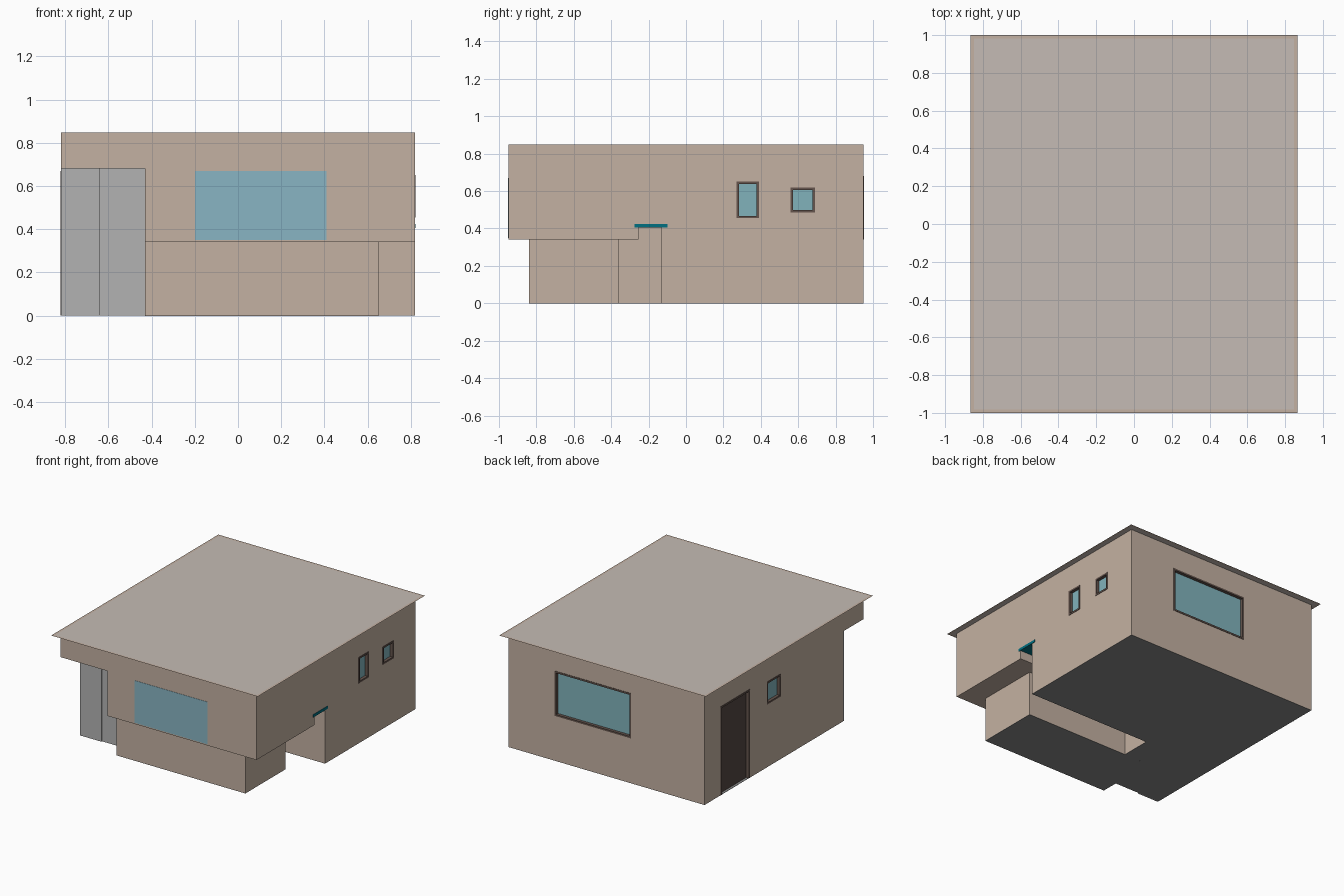
import bpy, bmesh

if "Cube" in bpy.data.objects:
    bpy.data.objects.remove(bpy.data.objects["Cube"])


def material(name, r, g, b):
    m = bpy.data.materials.new(name)
    m.diffuse_color = (r, g, b, 1)
    m.use_nodes = True
    m.node_tree.nodes["Principled BSDF"].inputs["Base Color"].default_value = m.diffuse_color
    return m


TAN = material("tan_plaster", 0.55, 0.44, 0.36)
ROOF = material("roof_grey", 0.56, 0.50, 0.46)
FRAME = material("dark_frame", 0.13, 0.09, 0.075)
DOOR = material("dark_wood", 0.09, 0.065, 0.055)
GLASS = material("window_glass", 0.22, 0.45, 0.50)
FRONT_GLASS = material("front_glass", 0.25, 0.46, 0.55)
TEAL = material("teal_slab", 0.0, 0.16, 0.22)
PANEL = material("panel_grey", 0.45, 0.45, 0.45)
FLOOR = material("floor_grey", 0.25, 0.25, 0.25)


def box(name, x, y, z, mat=None):
    """Box from (min, max) ranges on each axis."""
    bm = bmesh.new()
    bmesh.ops.create_cube(bm, size=1)
    for v in bm.verts:
        for i, (a, b) in enumerate((x, y, z)):
            v.co[i] = a if v.co[i] < 0 else b
    me = bpy.data.meshes.new(name)
    bm.to_mesh(me)
    bm.free()
    if mat:
        me.materials.append(mat)
    ob = bpy.data.objects.new(name, me)
    bpy.context.collection.objects.link(ob)
    return ob


def cut(x, y, z):
    """Subtract a box from the house body."""
    c = box("cutter", x, y, z)
    mod = house.modifiers.new("cut", "BOOLEAN")
    mod.operation, mod.solver, mod.object = "DIFFERENCE", "EXACT", c
    bpy.context.view_layer.objects.active = house
    bpy.ops.object.modifier_apply(modifier=mod.name)
    bpy.data.objects.remove(c)


# main body, carved from one block
house = box("house_walls", (-0.82, 0.82), (-0.95, 0.95), (0, 0.849), TAN)
cut((-1, -0.43), (-1.1, -0.71), (-0.1, 0.68))        # entry recess
cut((-0.44, 1), (-1.1, -0.84), (-0.1, 0.34))         # front overhang
cut((0.65, 1), (-1, -0.13), (-0.1, 0.34))            # right overhang
cut((-0.22, 1), (-0.36, -0.13), (-0.1, 0.34))        # side passage
cut((-0.22, 1), (-0.255, -0.13), (-0.1, 0.41))       # raised passage ceiling


def opening(name, wall, u, z, infill, w=0.013, depth=0.02, sill=True):
    """Recessed infill with a surround. wall = (axis, signed wall position)."""
    axis, p = wall
    s = 1 if p > 0 else -1

    def place(d0, d1, uu):
        d = tuple(sorted((p + s * d0, p + s * d1)))
        return (d, uu) if axis == "x" else (uu, d)

    bottom = z[0] if sill else -0.1
    cut(*place(-depth - 0.01, 0.1, u), (bottom, z[1]))
    box(name + "_pane", *place(-depth - 0.012, -depth, u), z, infill)
    bars = [((u[0], u[0] + w), z), ((u[1] - w, u[1]), z), (u, (z[1] - w, z[1]))]
    if sill:
        bars.append((u, (z[0], z[0] + w)))
    for i, (uu, zz) in enumerate(bars):
        box(f"{name}_frame_{i}", *place(-depth - 0.01, 0.003, uu), zz, FRAME)


# windows and side door
opening("right_tall_window", ("x", 0.82), (0.27, 0.39), (0.455, 0.65), GLASS)
opening("right_small_window", ("x", 0.82), (0.56, 0.69), (0.485, 0.62), GLASS)
opening("left_window", ("x", -0.82), (0.04, 0.205), (0.475, 0.645), GLASS)
opening("back_window", ("y", 0.95), (-0.205, 0.435), (0.34, 0.68), GLASS)
opening("side_door", ("x", -0.82), (0.41, 0.76), (0, 0.67), DOOR, sill=False)
box("front_window_glass", (-0.2, 0.41), (-0.952, -0.94), (0.35, 0.67), FRONT_GLASS)

# grey entry panels, the left one slightly proud
box("entry_panel_left", (-0.82, -0.64), (-0.72, -0.70), (0, 0.68), PANEL)
box("entry_panel_right", (-0.64, -0.43), (-0.712, -0.70), (0, 0.68), PANEL)

# passage ceiling slab
box("passage_ceiling_slab", (-0.22, 0.823), (-0.275, -0.10), (0.405, 0.425), TEAL)

# floor sheets
box("main_floor", (-0.82, 0.82), (-0.13, 0.95), (-0.001, 0.001), FLOOR)
box("entry_floor", (-0.82, -0.22), (-0.71, -0.13), (-0.001, 0.001), FLOOR)
box("front_floor", (-0.43, 0.65), (-0.84, -0.36), (-0.0012, 0.001), FLOOR)

# thin flat roof with a tan border
bm = bmesh.new()
bmesh.ops.create_grid(bm, x_segments=1, y_segments=1, size=1)
for v in bm.verts:
    v.co.x *= 0.865
    v.co.z = 0.851
bmesh.ops.inset_region(bm, faces=bm.faces[:], thickness=0.025, use_boundary=True)
for f in bm.faces:
    f.material_index = 1 if f.calc_center_median().xy.length < 0.1 else 0
me = bpy.data.meshes.new("roof")
bm.to_mesh(me)
bm.free()
me.materials.append(TAN)
me.materials.append(ROOF)
bpy.context.collection.objects.link(bpy.data.objects.new("roof", me))
